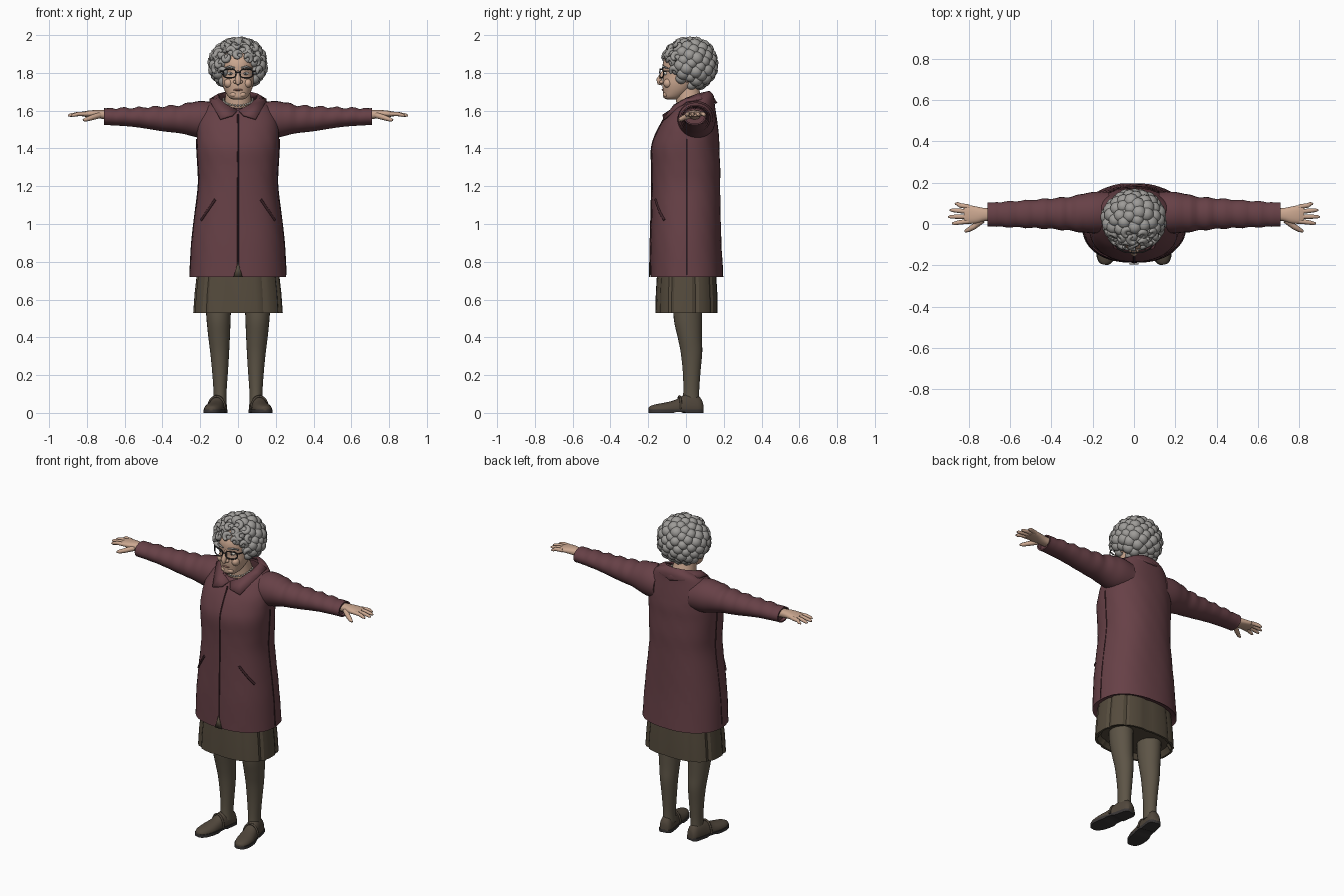
import bpy, bmesh, math, random
from mathutils import Vector as V, Matrix

if "Cube" in bpy.data.objects:
    bpy.data.objects.remove(bpy.data.objects["Cube"])
random.seed(4)
X, Y, Z = V((1, 0, 0)), V((0, 1, 0)), V((0, 0, 1))


def mat(name, r, g, b):
    m = bpy.data.materials.new(name)
    m.diffuse_color = (r, g, b, 1)
    m.use_nodes = True
    m.node_tree.nodes["Principled BSDF"].inputs["Base Color"].default_value = m.diffuse_color
    return m


COAT = mat("plum coat", .135, .052, .062)
TRIM = mat("dark plum trim", .05, .018, .023)
SKIRT = mat("olive skirt", .09, .07, .046)
SOCK = mat("olive stocking", .11, .09, .062)
SHOE = mat("brown leather", .082, .063, .045)
HAIR = mat("grey hair", .34, .33, .315)
SKIN = mat("skin", .60, .39, .28)
DARK = mat("dark frame", .04, .036, .036)
PEARL = mat("pearl", .72, .68, .6)
LIP = mat("lip", .40, .19, .145)


def ring(c, u, v, a, b, n=32, e=2.0):
    """Superellipse of points around c."""
    out = []
    for i in range(n):
        t = 2 * math.pi * i / n
        p, q = math.cos(t), math.sin(t)
        out.append(V(c) + u * a * math.copysign(abs(p) ** (2 / e), p)
                   + v * b * math.copysign(abs(q) ** (2 / e), q))
    return out


def loft(bm, rings, cap=(True, True)):
    vs = [[bm.verts.new(p) for p in r] for r in rings]
    n = len(vs[0])
    for a, b in zip(vs, vs[1:]):
        for i in range(n):
            bm.faces.new((a[i], a[(i + 1) % n], b[(i + 1) % n], b[i]))
    if cap[0]:
        bm.faces.new(vs[0])
    if cap[1]:
        bm.faces.new(vs[-1])


def smooth_rows(rows, k=4):
    """Catmull-Rom resampling of number rows."""
    out = []
    for i in range(len(rows) - 1):
        p0, p1, p2, p3 = (rows[max(0, min(len(rows) - 1, i + d))] for d in (-1, 0, 1, 2))
        for s in range(k):
            t = s / k
            out.append([.5 * (2 * b + (c - a) * t + (2 * a - 5 * b + 4 * c - d) * t * t
                              + (3 * b - a - 3 * c + d) * t ** 3)
                        for a, b, c, d in zip(p0, p1, p2, p3)])
    return out + [list(rows[-1])]


def tube(bm, pts, n=8):
    """Round tube through (x, y, z, radius) points."""
    ps, u, rings = [V(p[:3]) for p in pts], None, []
    for i, p in enumerate(ps):
        t = (ps[min(i + 1, len(ps) - 1)] - ps[max(i - 1, 0)]).normalized()
        u = t.orthogonal() if u is None else u - t * u.dot(t)
        u.normalize()
        rings.append(ring(p, u, t.cross(u), pts[i][3], pts[i][3], n))
    loft(bm, rings)


def ball(bm, c, sx, sy=None, sz=None, sub=2):
    m = Matrix.Translation(c) @ Matrix.Diagonal((sx, sy or sx, sz or sx, 1))
    bmesh.ops.create_icosphere(bm, subdivisions=sub, radius=1, matrix=m)


def finish(name, bm, m, mirror=False, angle=50, solid=0):
    bmesh.ops.recalc_face_normals(bm, faces=bm.faces)
    me = bpy.data.meshes.new(name)
    bm.to_mesh(me)
    bm.free()
    me.materials.append(m)
    ob = bpy.data.objects.new(name, me)
    bpy.context.collection.objects.link(ob)
    bpy.ops.object.select_all(action='DESELECT')
    ob.select_set(True)
    bpy.context.view_layer.objects.active = ob
    bpy.ops.object.shade_smooth_by_angle(angle=math.radians(angle))
    if mirror:
        ob.modifiers.new("mirror", 'MIRROR')
    if solid:
        ob.modifiers.new("thickness", 'SOLIDIFY').thickness = solid
    return ob


# Coat body: z, centre y, half width, half depth, tilt
coat_rows = smooth_rows([
    (.72, .005, .255, .193, 0), (.90, 0, .245, .188, 0), (1.05, 0, .228, .184, 0),
    (1.20, 0, .21, .181, 0), (1.30, 0, .212, .181, 0), (1.40, -.003, .218, .179, 0),
    (1.47, .006, .218, .168, 0), (1.54, .02, .213, .146, 0), (1.61, .033, .185, .12, .15),
    (1.645, .037, .15, .11, .3), (1.66, .035, .1, .09, .5)], 5)
bm = bmesh.new()
rings = [ring((0, .005, .735), X, Y, .235, .175, 56, 2.3)]
for z, cy, a, b, k in coat_rows:
    r = ring((0, cy, z), X, Y, a, b, 56, 2.3)
    for i, p in enumerate(r):
        fold = 1 + .006 * math.sin(i * 1.1 + z * 17) * math.sin(z * 23 + i * .45) * (z < 1.5)
        p.x, p.y = p.x * fold, cy + (p.y - cy) * fold
        p.z += k * (p.y - cy)
    rings.append(r)
loft(bm, rings, (True, False))
finish("coat_body", bm, COAT)


def coat_at(z):
    for a, b in zip(coat_rows, coat_rows[1:]):
        if a[0] <= z <= b[0]:
            t = (z - a[0]) / (b[0] - a[0])
            return [p + (q - p) * t for p, q in zip(a, b)]


def on_front(x, z, r):
    _, cy, a, b, _ = coat_at(z)
    return (x, cy - b * (1 - abs(x / a) ** 2.3) ** (1 / 2.3), z, r)


# Coat details: zip, side seams, slanted pockets, hem notch
bm = bmesh.new()
tube(bm, [on_front(0, .73 + .85 * i / 30, .0045) for i in range(31)], 6)
finish("front_zip", bm, TRIM)
bm = bmesh.new()
tube(bm, [(coat_at(z)[2], .005, z, .0035) for z in (.73 + .72 * i / 24 for i in range(25))], 6)
finish("side_seam", bm, TRIM, True)
bm = bmesh.new()
tube(bm, [on_front(.195 - .075 * t, 1.02 + .11 * t, .007) for t in (0, .25, .5, .75, 1)])
finish("pocket", bm, TRIM, True)
bm = bmesh.new()
bm.faces.new([bm.verts.new(p) for p in ((-.024, -.191, .72), (.024, -.191, .72), (0, -.192, .80))])
finish("hem_notch", bm, SKIRT, solid=.004)

# Folded collar, half modelled and mirrored
inner = [(.004, -.085, 1.605), (.06, -.065, 1.632), (.1, 0, 1.668), (.105, .06, 1.69),
         (.06, .11, 1.702), (0, .125, 1.705)]
outer = [(.03, -.125, 1.578), (.095, -.12, 1.558), (.15, 0, 1.652), (.15, .07, 1.663),
         (.09, .14, 1.655), (0, .166, 1.642)]
bm = bmesh.new()
rows = [[bm.verts.new(p) for p in r] for r in (inner, outer)]
for i in range(5):
    bm.faces.new((rows[0][i], rows[0][i + 1], rows[1][i + 1], rows[1][i]))
finish("collar", bm, COAT, True, solid=.01)

# Sleeves: x, centre y, centre z, half depth, half height
bm = bmesh.new()
rows = smooth_rows([(.12, .055, 1.545, .1, .095), (.2, .055, 1.553, .1, .098), (.3, .05, 1.555, .084, .076),
                    (.4, .05, 1.557, .074, .066), (.55, .048, 1.565, .065, .051), (.68, .046, 1.568, .059, .045),
                    (.71, .046, 1.568, .059, .045)], 6)
rings = []
for x, y, z, a, b in rows:
    w = .003 * math.sin(x * 75) * (.25 < x < .66)
    rings.append(ring((x, y, z + w), Y, Z, a + w, b + w, 28))
rings.append(ring((.71, .046, 1.568), Y, Z, .05, .037, 28))
rings.append(ring((.69, .046, 1.568), Y, Z, .05, .037, 28))
loft(bm, rings)
finish("sleeve", bm, COAT, True)

# Hands: palm, four fingers, thumb
bm = bmesh.new()
loft(bm, [ring((x, y, z), Y, Z, a, b, 20, 2.4) for x, y, z, a, b in smooth_rows([
    (.66, .046, 1.575, .03, .024), (.72, .046, 1.58, .031, .023), (.76, .044, 1.583, .04, .02),
    (.80, .046, 1.583, .045, .016), (.825, .047, 1.581, .042, .012)], 3)])
for y0, y1, tip in ((.083, .098, .868), (.06, .067, .893), (.036, .035, .9), (.013, .003, .882)):
    tube(bm, [(.80, y0, 1.583, .012), (.845, (y0 + y1) / 2, 1.583, .011),
              (tip - .012, y1, 1.576, .009), (tip, y1, 1.573, .004)], 10)
tube(bm, [(.735, .02, 1.575, .016), (.775, -.012, 1.563, .014), (.805, -.03, 1.553, .011),
          (.82, -.036, 1.549, .005)], 10)
finish("hand", bm, SKIN, True)

# Skirt with shallow pleats and a recessed underside
bm = bmesh.new()
rings = []
for z, a, b in ((.56, .205, .135), (.53, .225, .152), (.53, .237, .165), (.63, .23, .163), (.76, .215, .155)):
    r = ring((0, .003, z), X, Y, a, b, 60, 2.6)
    for i, p in enumerate(r):
        if i % 6 == 2:
            p.x, p.y = p.x * .965, p.y * .965
    rings.append(r)
loft(bm, rings)
finish("skirt", bm, SKIRT, angle=25)

# Legs: z, centre x, centre y, half width, half depth
bm = bmesh.new()
loft(bm, [ring((x, y, z), X, Y, a, b, 24) for z, x, y, a, b in smooth_rows([
    (.62, .105, .01, .07, .075), (.50, .103, .01, .064, .075), (.40, .1, .02, .057, .064),
    (.32, .097, .029, .05, .057), (.22, .095, .03, .042, .047), (.12, .095, .028, .035, .042),
    (.05, .095, .026, .035, .045)])])
finish("leg", bm, SOCK, True)

# Shoes turned outwards: distance from heel, half width, height
heel, fwd = V((.09, .088, 0)), V((.055, -.285, 0)).normalized()
side = Z.cross(fwd)
shoe_rows = smooth_rows([(0, .024, .055), (.02, .037, .088), (.07, .04, .1), (.11, .042, .09), (.15, .046, .068),
                         (.2, .05, .055), (.25, .043, .046), (.28, .027, .037), (.29, .01, .028)], 3)
bm, sole = bmesh.new(), bmesh.new()
rings, soles = [], []
for s, w, h in shoe_rows:
    r = ring(heel + fwd * s + Z * .015, side, Z, w, h - .015, 24, 2.3)
    for p in r:
        p.z = max(p.z, .012)
    rings.append(r)
    lift = .006 if .1 < s < .16 else 0
    soles.append([heel + fwd * s + side * (w + .003) * k + Z * z
                  for k, z in ((-1, lift), (1, lift), (1, .018), (-1, .018))])
loft(bm, rings)
loft(sole, soles)
finish("shoe", bm, SHOE, True, 60)
finish("shoe_sole", sole, DARK, True)
bm = bmesh.new()
tube(bm, [V(heel + fwd * .125 + side * .046 * math.cos(t) + Z * (.02 + .068 * math.sin(t))).to_tuple() + (.006,)
          for t in (math.pi * i / 12 for i in range(13))])
finish("shoe_strap", bm, SHOE, True)

# Neck, head, nose and ears
bm = bmesh.new()
tube(bm, [(0, .035, 1.56, .08), (0, .028, 1.62, .076), (0, .01, 1.68, .066), (0, 0, 1.76, .06)], 28)
loft(bm, [ring((0, y, z), X, Y, a, b, 32, 2.2) for z, y, a, b in smooth_rows([
    (1.658, -.07, .02, .022), (1.668, -.07, .046, .048), (1.70, -.05, .068, .071), (1.74, -.035, .082, .09),
    (1.78, -.022, .087, .098), (1.81, -.018, .087, .105), (1.86, -.005, .09, .115), (1.92, .01, .08, .095),
    (1.95, .015, .04, .05)])])
tube(bm, [(0, -.112, 1.815, .008), (0, -.128, 1.79, .011), (0, -.142, 1.762, .016),
          (0, -.14, 1.747, .013), (0, -.125, 1.74, .007)], 14)
for s in (-1, 1):
    ball(bm, (s * .015, -.128, 1.752), .011, .013, .01)
    ball(bm, (s * .05, -.095, 1.745), .024, .026, .026)
    ball(bm, (s * .022, -.105, 1.685), .022, .018, .016)
    ball(bm, (s * .092, .005, 1.785), .012, .024, .036)
finish("head", bm, SKIN)
bm = bmesh.new()
ball(bm, (0, -.12, 1.71), .026, .009, .0055)
finish("lips", bm, LIP)

# Eyes, brows and glasses
bm = bmesh.new()
ball(bm, (.04, -.108, 1.797), .016, .013, .009)
finish("eye", bm, PEARL, True)
bm = bmesh.new()
ball(bm, (.04, -.119, 1.797), .0065, .004, .0065)
finish("pupil", bm, DARK, True)
bm = bmesh.new()
tube(bm, [(.016, -.124, 1.826, .004), (.045, -.12, 1.833, .006), (.074, -.095, 1.824, .003)])
finish("brow", bm, HAIR, True)
bm = bmesh.new()
tube(bm, [(p.x, p.y + max(0, p.x - .04) * .5, p.z, .0036)
          for p in (ring((.045, -.138, 1.797), X, Z, .034, .023, 24, 2.8) * 2)[:26]], 6)
tube(bm, [(0, -.141, 1.804, .0036), (.012, -.139, 1.802, .0036)], 6)
tube(bm, [(.078, -.119, 1.808, .0036), (.092, -.1, 1.81, .0036), (.098, 0, 1.808, .0036)], 6)
finish("glasses", bm, DARK, True)

# Pearl necklace
bm = bmesh.new()
for i in range(19):
    t = math.pi * (i / 18 - .5) * 1.1
    ball(bm, (.077 * math.sin(t), .022 - .078 * math.cos(t), 1.657 - .03 * math.cos(t)), .0065, sub=1)
finish("necklace", bm, PEARL)

# Hair: inner cap, round curls spread over the scalp, C-shaped locks at the front
bm = bmesh.new()
ball(bm, (0, .045, 1.85), .125, .11, .125, 3)
for i in range(115):
    h = 1 - 2 * (i + .5) / 115
    t, q = i * 2.39996 + .1 * random.random(), math.sqrt(1 - h * h)
    p = V((.126 * q * math.cos(t), .02 + .122 * q * math.sin(t), 1.846 + .117 * h))
    low = 1.872 if abs(p.x) < .07 else 1.8
    if (p.y < -.045 and p.z < low) or (p.y < .02 and p.z < 1.755):
        continue
    if p.y < -.03:
        d = V((p.x, p.y - .02, p.z - 1.846)).normalized()
        u = d.orthogonal().normalized()
        w, a0 = d.cross(u), random.uniform(0, 6.28)
        ball(bm, p - d * .006, .027)
        tube(bm, [tuple(p + d * (.012 + .005 * k / 3) + (u * math.cos(a0 + k * .55) + w * math.sin(a0 + k * .55)) * .019)
                  + (.004 + .011 * math.sin(math.pi * (k + .6) / 9.2),) for k in range(9)], 8)
    else:
        r = random.uniform(.031, .039)
        ball(bm, p, r, r, r * .97)
finish("curly_hair", bm, HAIR)
